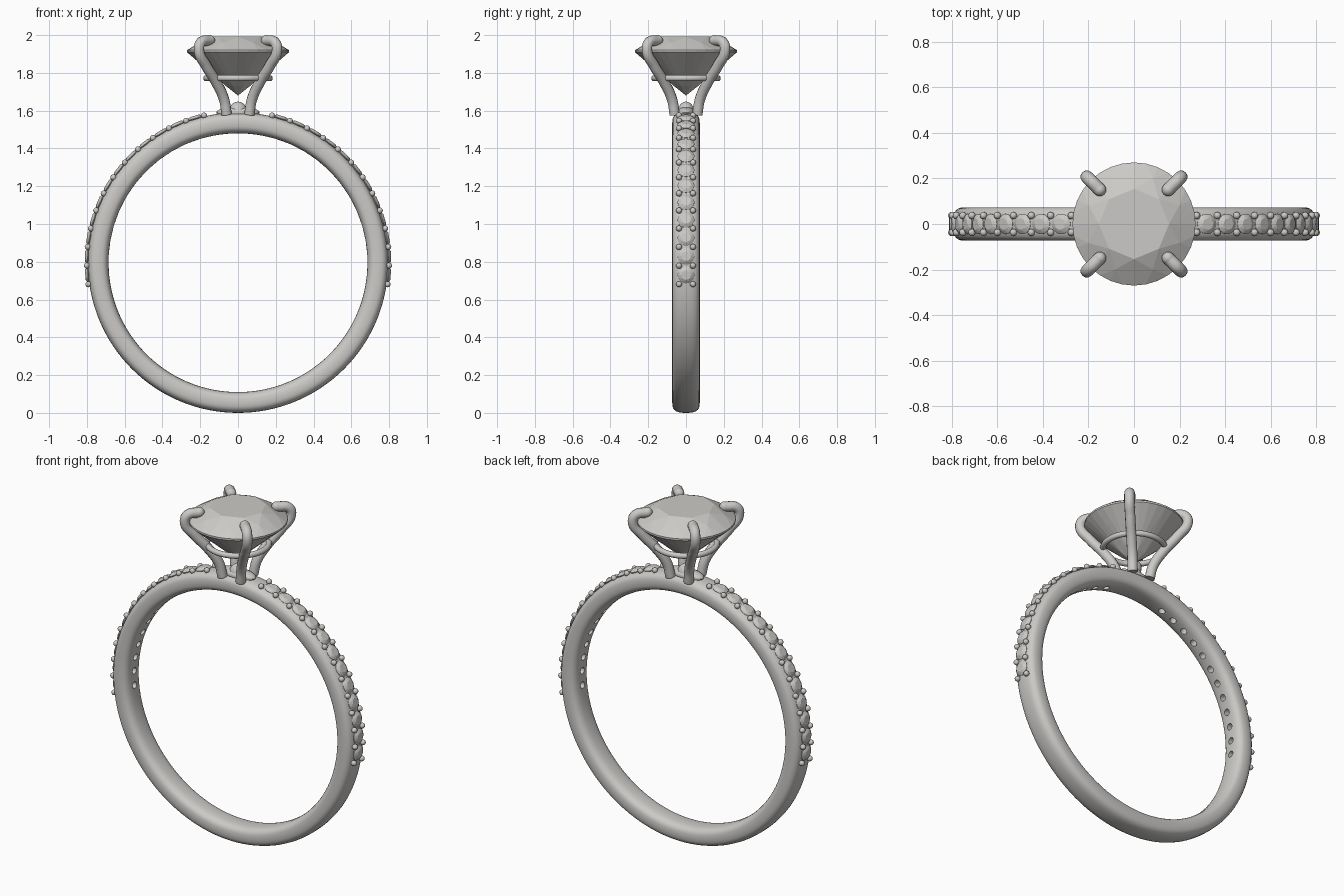
import bpy, bmesh
from math import pi, sin, cos, radians, copysign
from mathutils import Matrix, Vector

if "Cube" in bpy.data.objects:
    bpy.data.objects.remove(bpy.data.objects["Cube"])

CENTRE = Vector((0, 0, 0.795))

silver = bpy.data.materials.new("silver grey")
silver.use_nodes = True
silver.diffuse_color = (0.6, 0.59, 0.57, 1)
silver.node_tree.nodes["Principled BSDF"].inputs["Base Color"].default_value = (0.6, 0.59, 0.57, 1)


def add_object(name, bm, smooth=True):
    bmesh.ops.recalc_face_normals(bm, faces=bm.faces)
    mesh = bpy.data.meshes.new(name)
    bm.to_mesh(mesh)
    bm.free()
    obj = bpy.data.objects.new(name, mesh)
    bpy.context.collection.objects.link(obj)
    mesh.materials.append(silver)
    if smooth:
        shade(obj)
    return obj


def select(obj):
    bpy.ops.object.select_all(action='DESELECT')
    obj.select_set(True)
    bpy.context.view_layer.objects.active = obj


def shade(obj):
    select(obj)
    bpy.ops.object.shade_smooth_by_angle(angle=radians(40))


def add_ring(bm, count, radius, z, matrix, offset=0.0):
    return [bm.verts.new(matrix @ Vector((radius * cos(a), radius * sin(a), z)))
            for a in (2 * pi * (i + offset) / count for i in range(count))]


def add_brilliant(bm, radius, crown, pavilion, matrix, girdle=32):
    """Round brilliant cut: the hull of its table, crown, girdle and culet points."""
    rim = 0.02 * radius
    verts = add_ring(bm, 8, 0.57 * radius, crown, matrix)
    verts += add_ring(bm, 8, 0.8 * radius, 0.56 * crown, matrix, 0.5)
    verts += add_ring(bm, girdle, radius, rim, matrix)
    verts += add_ring(bm, girdle, radius, -rim, matrix)
    verts += add_ring(bm, 8, 0.25 * radius, -0.79 * pavilion, matrix, 0.5)
    verts.append(bm.verts.new(matrix @ Vector((0, 0, -pavilion))))
    bmesh.ops.convex_hull(bm, input=verts)


def band_frame(angle, radius, y=0.0):
    """Frame on the band, angle measured from the top, z pointing outward."""
    turn = Matrix.Rotation(angle, 4, 'Y')
    return Matrix.Translation(CENTRE) @ turn @ Matrix.Translation((0, y, radius))


# Band: a softened rectangle swept round the finger
bm = bmesh.new()
SIDES, STEPS = 28, 128
loops = []
for s in range(STEPS):
    loop = []
    for i in range(SIDES):
        a = 2 * pi * i / SIDES
        y = 0.073 * copysign(abs(cos(a)) ** 0.7, cos(a))
        r = 0.055 * copysign(abs(sin(a)) ** 0.7, sin(a))
        loop.append(bm.verts.new(band_frame(2 * pi * s / STEPS, 0.74 + r, y).translation))
    loops.append(loop)
for s in range(STEPS):
    here, after = loops[s], loops[(s + 1) % STEPS]
    for i in range(SIDES):
        j = (i + 1) % SIDES
        bm.faces.new((here[i], here[j], after[j], after[i]))
band = add_object("band", bm, smooth=False)

# Small stones, their beads, and the drilled holes behind them
STONES, START, PITCH = 12, radians(13), radians(7.1)
stones, beads, holes = bmesh.new(), bmesh.new(), bmesh.new()
for side in (-1, 1):
    for i in range(STONES + 1):
        angle = START + i * PITCH
        for y in (-0.037, 0.037):
            bmesh.ops.create_uvsphere(beads, u_segments=12, v_segments=8, radius=0.016,
                                      matrix=band_frame(side * angle, 0.8, y))
        if i < STONES:
            middle = side * (angle + PITCH / 2)
            add_brilliant(stones, 0.045, 0.014, 0.03, band_frame(middle, 0.797), 16)
            bmesh.ops.create_cone(holes, cap_ends=True, segments=16, radius1=0.019,
                                  radius2=0.019, depth=0.08, matrix=band_frame(middle, 0.69))
add_object("band_stones", stones, smooth=False)
add_object("band_beads", beads)
cutter = add_object("hole_cutter", holes, smooth=False)
cutter.hide_render = True
select(band)
cut = band.modifiers.new("holes", 'BOOLEAN')
cut.operation = 'DIFFERENCE'
cut.solver = 'EXACT'
cut.object = cutter
bpy.ops.object.modifier_apply(modifier=cut.name)
bpy.data.objects.remove(cutter)
shade(band)

# Centre stone
bm = bmesh.new()
add_brilliant(bm, 0.27, 0.077, 0.235, Matrix.Translation((0, 0, 1.915)))
add_object("centre_stone", bm, smooth=False)

# Four claws rising diagonally and hooking over the stone
path = ((0.06, 1.58), (0.074, 1.66), (0.115, 1.75), (0.17, 1.84),
        (0.206, 1.915), (0.197, 1.96), (0.15, 1.972))
for name, sx, sy in (("front_left", 1, -1), ("front_right", -1, -1),
                     ("back_left", 1, 1), ("back_right", -1, 1)):
    curve = bpy.data.curves.new(name + "_claw", 'CURVE')
    curve.dimensions = '3D'
    curve.bevel_depth = 0.028
    curve.bevel_resolution = 4
    curve.use_fill_caps = True
    spline = curve.splines.new('BEZIER')
    spline.bezier_points.add(len(path) - 1)
    for point, (d, z) in zip(spline.bezier_points, path):
        point.co = (sx * d, sy * d, z)
        point.handle_left_type = point.handle_right_type = 'AUTO'
    claw = bpy.data.objects.new(name + "_claw", curve)
    bpy.context.collection.objects.link(claw)
    curve.materials.append(silver)
    select(claw)
    bpy.ops.object.convert(target='MESH')
    shade(bpy.context.object)
    bm = bmesh.new()
    d, z = path[-1]
    bmesh.ops.create_uvsphere(bm, u_segments=16, v_segments=10, radius=0.028,
                              matrix=Matrix.Translation((sx * d, sy * d, z)))
    add_object(name + "_claw_tip", bm)

# Gallery wire under the centre stone
bpy.ops.mesh.primitive_torus_add(major_radius=0.168, minor_radius=0.016, major_segments=64,
                                 minor_segments=12, location=(0, 0, 1.772))
wire = bpy.context.object
wire.name = "gallery_wire"
wire.data.materials.append(silver)
shade(wire)

# Saddle and dome joining the claws to the band
for name, size, z in (("saddle", (0.115, 0.05, 0.03), 1.59), ("dome", (0.05, 0.045, 0.06), 1.588)):
    bm = bmesh.new()
    bmesh.ops.create_uvsphere(bm, u_segments=24, v_segments=12, radius=1,
                              matrix=Matrix.Translation((0, 0, z)) @ Matrix.Diagonal((*size, 1)))
    add_object(name, bm)
